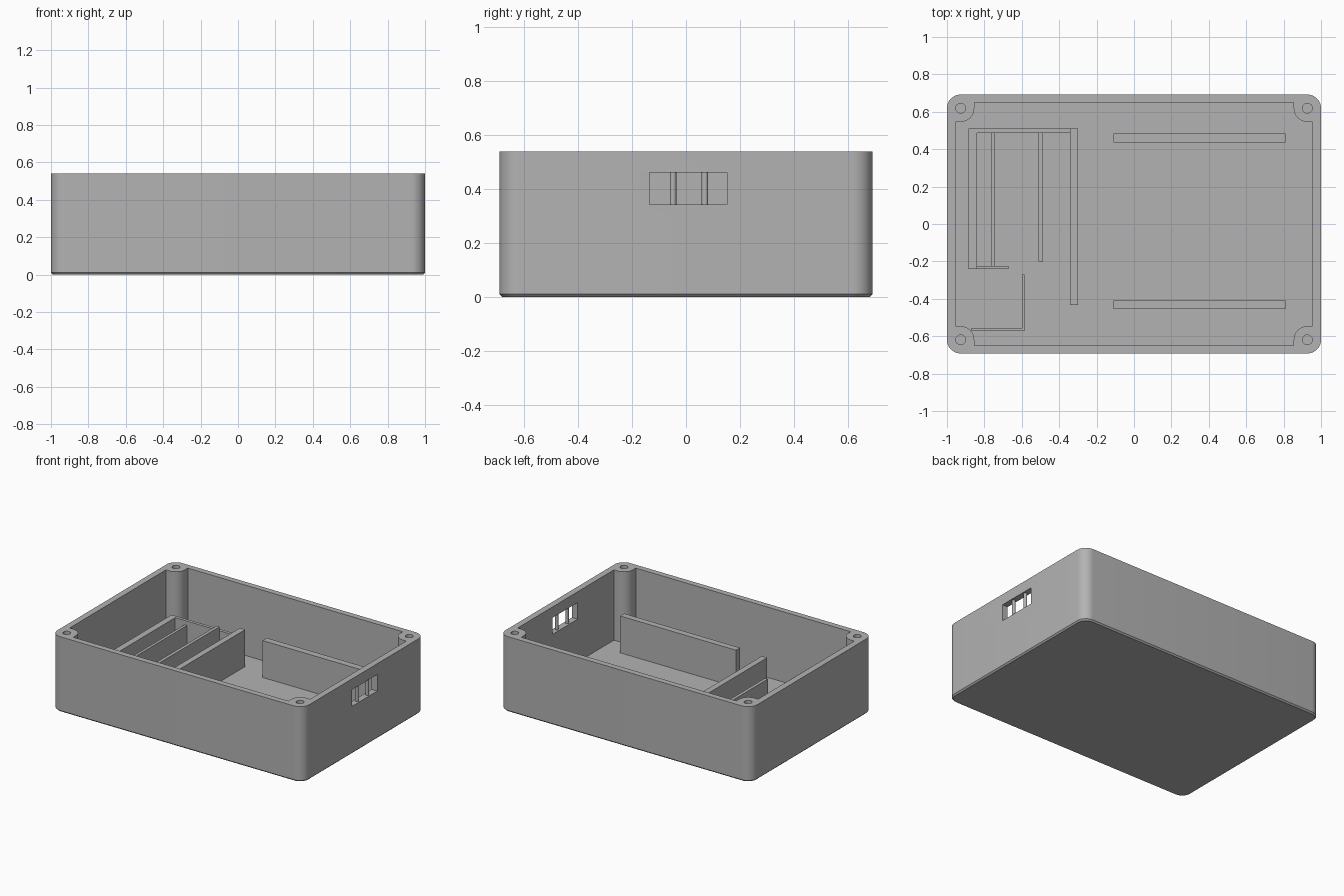
import bpy
import bmesh
from math import cos, sin, pi

if "Cube" in bpy.data.objects:
    bpy.data.objects.remove(bpy.data.objects["Cube"], do_unlink=True)

HX, HY, TOP, FLOOR = 1.0, 0.692, 0.54, 0.035
R = 0.073                     # corner and screw post radius
PX, PY = HX - R, HY - R       # screw post centres
IX, IY = 0.955, 0.65          # inner wall faces

grey = bpy.data.materials.new("plain_grey")
grey.use_nodes = True
colour = (0.45, 0.45, 0.45, 1)
grey.diffuse_color = colour
grey.node_tree.nodes["Principled BSDF"].inputs["Base Color"].default_value = colour


def prism(name, points, z0, z1, chamfer=0):
    """Extrude a flat outline, optionally chamfering its lower rim."""
    bm = bmesh.new()
    base = bm.faces.new([bm.verts.new((x, y, z0)) for x, y in points])
    side = bmesh.ops.extrude_face_region(bm, geom=[base])
    for v in side["geom"]:
        if isinstance(v, bmesh.types.BMVert):
            v.co.z = z1
    bmesh.ops.recalc_face_normals(bm, faces=bm.faces)
    if chamfer:
        rim = [e for e in bm.edges if all(abs(v.co.z - z0) < 1e-5 for v in e.verts)]
        bmesh.ops.bevel(bm, geom=rim, offset=chamfer, segments=1, affect="EDGES")
    mesh = bpy.data.meshes.new(name)
    bm.to_mesh(mesh)
    bm.free()
    mesh.materials.append(grey)
    ob = bpy.data.objects.new(name, mesh)
    bpy.context.collection.objects.link(ob)
    return ob


def box(name, x0, x1, y0, y1, z0, z1):
    return prism(name, [(x0, y0), (x1, y0), (x1, y1), (x0, y1)], z0, z1)


def arc(cx, cy, r, start, end, n):
    angles = [start + (end - start) * i / n for i in range(n + 1)]
    return [(cx + r * cos(a), cy + r * sin(a)) for a in angles]


def circle(cx, cy, r, n=24):
    return arc(cx, cy, r, 0, 2 * pi, n)[:-1]


def cut(target, cutter):
    mod = target.modifiers.new(cutter.name, "BOOLEAN")
    mod.operation = "DIFFERENCE"
    mod.solver = "EXACT"
    mod.object = cutter
    bpy.context.view_layer.objects.active = target
    bpy.ops.object.modifier_apply(modifier=mod.name)
    bpy.data.objects.remove(cutter, do_unlink=True)


# Outer shell outline, and a cavity outline that leaves the corner posts standing
corners = [(1, 1), (-1, 1), (-1, -1), (1, -1)]
outer, inner = [], []
for i, (sx, sy) in enumerate(corners):
    a = i * pi / 2
    cx, cy = sx * PX, sy * PY
    outer += arc(cx, cy, R, a, a + pi / 2, 10)
    enter, leave = (sx * IX, cy - sy * R), (cx - sx * R, sy * IY)
    if i % 2:
        enter, leave = leave, enter
    inner += [enter] + arc(cx, cy, R, a + 1.5 * pi, a + pi, 10) + [leave]

shell = prism("case_shell", outer, 0, TOP, chamfer=0.01)
cut(shell, prism("cavity", inner, FLOOR, TOP + 0.1))
for sx, sy in corners:
    cut(shell, prism("screw_hole", circle(sx * PX, sy * PY, 0.026), 0.1, TOP + 0.1))

# Port opening in one end wall, divided by two round bars
cut(shell, box("port", 0.9, 1.1, -0.135, 0.152, 0.343, 0.462))
for y in (-0.048, 0.07):
    bar = prism("port_bar", circle(0.978, y, 0.012, 16), 0.342, 0.463)

# Board rails and compartment dividers standing on the floor
walls = [
    ("back_rail", -0.11, 0.81, 0.437, 0.485, 0.3),
    ("front_rail", -0.11, 0.81, -0.455, -0.41, 0.3),
    ("tall_divider", -0.342, -0.3, -0.432, 0.51, 0.3),
    ("bay_end_wall", -0.885, -0.84, -0.24, 0.51, 0.25),
    ("bay_back_wall", -0.841, -0.341, 0.487, 0.51, 0.25),
    ("bay_front_lip", -0.841, -0.672, -0.24, -0.225, 0.24),
    ("inner_divider", -0.765, -0.745, -0.226, 0.488, 0.22),
    ("middle_divider", -0.51, -0.487, -0.2, 0.488, 0.28),
    ("corner_guard_side", -0.6, -0.585, -0.572, -0.27, 0.24),
    ("corner_guard_front", -0.87, -0.599, -0.572, -0.555, 0.24),
]
for name, x0, x1, y0, y1, z1 in walls:
    box(name, x0, x1, y0, y1, FLOOR - 0.005, z1)

# Smooth the rounded faces while keeping edges crisp
bpy.ops.object.select_all(action="DESELECT")
for ob in bpy.context.scene.objects:
    if ob.type == "MESH" and ob.name.startswith(("case_shell", "port_bar")):
        ob.select_set(True)
        bpy.context.view_layer.objects.active = ob
bpy.ops.object.shade_smooth_by_angle(angle=0.6)
